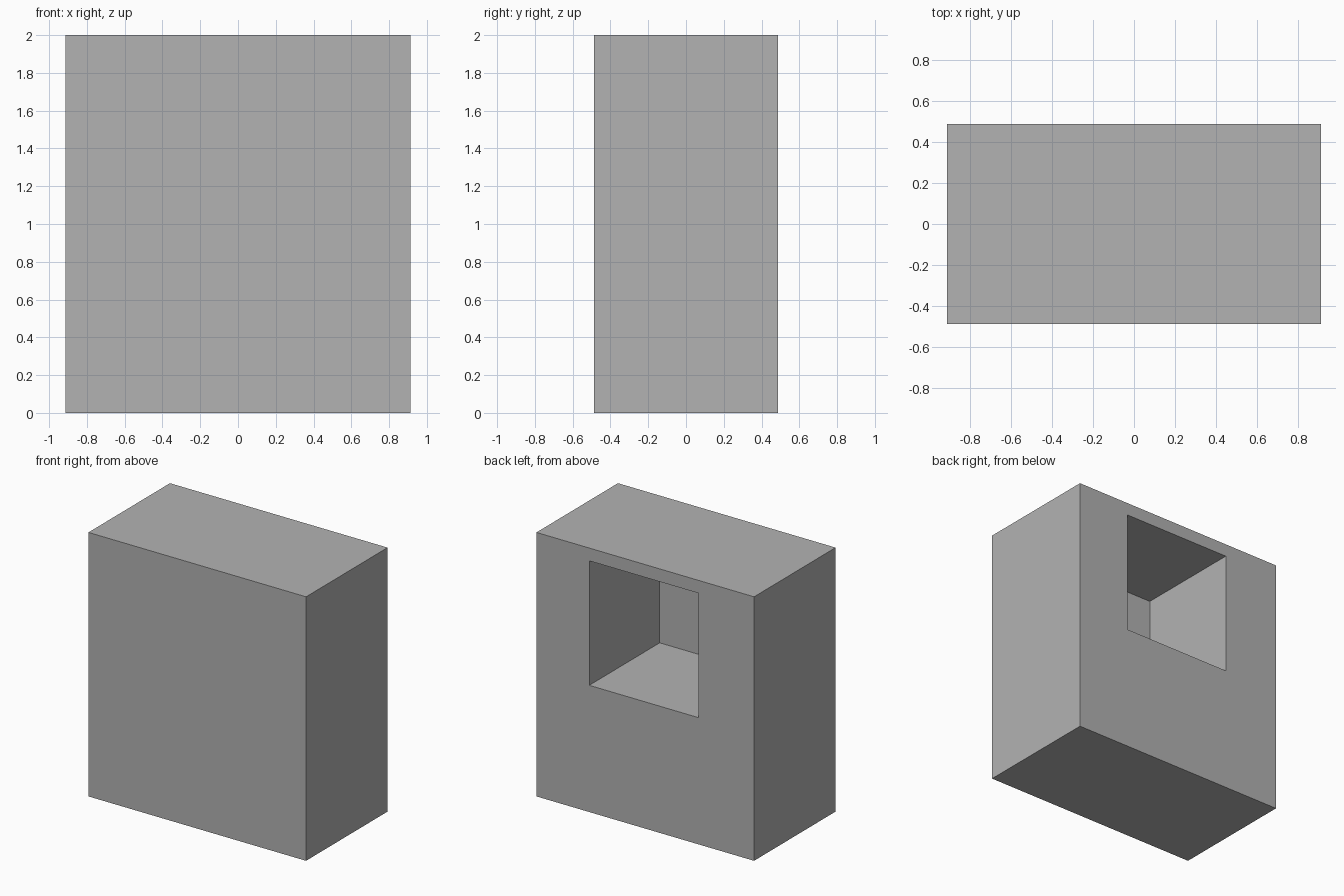
import bpy
import bmesh
from mathutils import Vector

cube = bpy.data.objects.get("Cube")
if cube:
    bpy.data.objects.remove(cube, do_unlink=True)

HALF_X, HALF_Y, HEIGHT = 0.912, 0.488, 2.0

grey = bpy.data.materials.new("plain_grey")
grey.use_nodes = True
colour = (0.448, 0.448, 0.448, 1.0)
grey.diffuse_color = colour
grey.node_tree.nodes["Principled BSDF"].inputs["Base Color"].default_value = colour


def box(name, low, high):
    """Axis-aligned box between two opposite corners."""
    low, high = Vector(low), Vector(high)
    bm = bmesh.new()
    bmesh.ops.create_cube(bm, size=1)
    bmesh.ops.scale(bm, vec=high - low, verts=bm.verts)
    bmesh.ops.translate(bm, vec=(low + high) / 2, verts=bm.verts)
    mesh = bpy.data.meshes.new(name)
    bm.to_mesh(mesh)
    bm.free()
    mesh.materials.append(grey)
    obj = bpy.data.objects.new(name, mesh)
    bpy.context.scene.collection.objects.link(obj)
    return obj


# Solid block
block = box("block", (-HALF_X, -HALF_Y, 0), (HALF_X, HALF_Y, HEIGHT))

# Deep rectangular recess, open at the back
recess = box("recess_cutter", (-0.445, -0.355, 0.96), (0.469, HALF_Y + 0.2, 1.903))
recess.hide_render = True
recess.hide_viewport = True
recess.display_type = 'WIRE'

cut = block.modifiers.new("recess", 'BOOLEAN')
cut.operation = 'DIFFERENCE'
cut.solver = 'EXACT'
cut.object = recess

# Apply the cut and remove the cutter
bpy.context.view_layer.update()
graph = bpy.context.evaluated_depsgraph_get()
result = bpy.data.meshes.new_from_object(block.evaluated_get(graph))
block.modifiers.clear()
block.data = result
bpy.data.objects.remove(recess, do_unlink=True)
